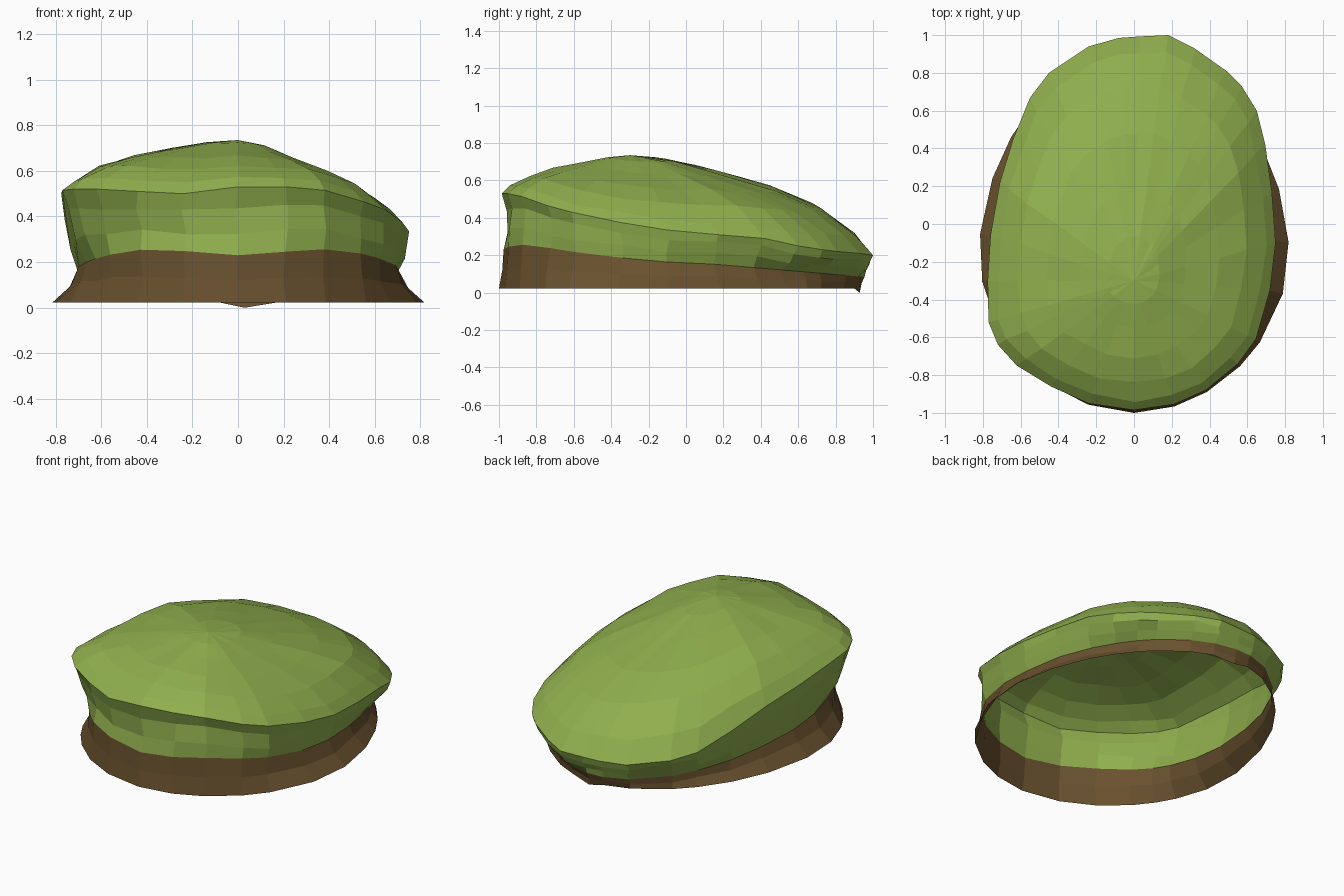
import bpy, bmesh, math, random
from mathutils import Vector

if "Cube" in bpy.data.objects:
    bpy.data.objects.remove(bpy.data.objects["Cube"])

random.seed(4)
PEAK = Vector((0.0, -0.30, 0.735))
CY = -0.15  # widest line of the mound

# Rim of the grass cap, counter-clockwise from the back
RIM = [(0.18, 1.0, .20), (.03, .993, .20), (-0.08, .985, .20), (-.24, .94, .20),
       (-.45, .80, .23), (-.55, .67, .26), (-.64, .45, .34), (-.71, .22, .42),
       (-.76, -.06, .47), (-.775, -.30, .50), (-.77, -.52, .515), (-.72, -.64, .52),
       (-.62, -.75, .52), (-.44, -.86, .51), (-.24, -.95, .50), (0, -.985, .53),
       (.21, -.955, .53), (.38, -.88, .515), (.55, -.74, .465), (.645, -.61, .43),
       (.72, -.35, .375), (.75, -.10, .335), (.73, .17, .31), (.695, .42, .29),
       (.65, .60, .25), (.57, .73, .23), (.49, .81, .22), (.32, .93, .21)]
rim = [Vector(p) for p in RIM]
N = len(rim)


def egg(p, half_x, front, back, k_front, k_back):
    """Point on an egg outline in the direction of rim point p."""
    a = math.atan2(p.y - CY, p.x)
    up = math.sin(a) > 0
    b = (back - CY) if up else (CY - front)
    k = k_back if up else k_front
    r = (abs(math.cos(a) / half_x) ** k + abs(math.sin(a) / b) ** k) ** (-1 / k)
    return Vector((r * math.cos(a), CY + r * math.sin(a), 0))


def jitter(p, s):
    return p + Vector([random.uniform(-s, s) for _ in range(3)])


def material(name, col):
    m = bpy.data.materials.new(name)
    m.diffuse_color = (*col, 1)
    m.use_nodes = True
    m.node_tree.nodes["Principled BSDF"].inputs["Base Color"].default_value = m.diffuse_color
    return m


def shell(name, rings, mat, tip=None):
    """Skin a stack of rings, bottom to top, with an optional closing tip."""
    bm = bmesh.new()
    rows = [[bm.verts.new(p) for p in r] for r in rings]
    for lo, hi in zip(rows, rows[1:]):
        for i in range(N):
            j = (i + 1) % N
            bm.faces.new((lo[i], lo[j], hi[j], hi[i]))
    if tip:
        t = bm.verts.new(tip)
        for i in range(N):
            bm.faces.new((rows[-1][i], rows[-1][(i + 1) % N], t))
    me = bpy.data.meshes.new(name)
    bm.to_mesh(me)
    bm.free()
    me.materials.append(mat)
    ob = bpy.data.objects.new(name, me)
    bpy.context.collection.objects.link(ob)


# Outlines of the ground line and of the waist where soil meets grass
base, waist = [], []
for p in rim:
    b = egg(p, .82, -1.0, .93, 1.92, 1.85)
    b.z = 0.0 if abs(p.x) < .05 and p.y > 0 else 0.022
    base.append(b)
    w = egg(p, .705, -.975, .955, 2.2, 2.0)
    w.z = .165 - .085 * w.y - (.018 * math.cos(7.5 * w.x) if w.y < 0 else 0)
    waist.append(w)
soil_mid = [jitter(b.lerp(w, .5) - Vector((b.x, 0, 0)) * .02, .008)
            for b, w in zip(base, waist)]

# Grass side: slightly hollow wall at the front, rounded lip at the back
wall_low, wall_high = [], []
for w, r in zip(waist, rim):
    for ring, z, xy in [(wall_low, .33, .45), (wall_high, .72, .82)]:
        q = w.lerp(r, xy if r.y > -.7 else z)
        q.z = w.z + (r.z - w.z) * z
        if r.y < -.7:
            q.y += .015
        ring.append(jitter(q, .011))

# Grass top: one dome profile (distance, height fraction),
# flatter to the right and fuller to the back left
top = []
for t, f in [(.93, .20), (.79, .46), (.60, .65), (.37, .81), (.18, .94)]:
    ring = []
    for r in rim:
        q = PEAK.lerp(r, t)
        d = (r - PEAK).xy.normalized()
        full = .7 * max(0, .8 * d.y - .6 * d.x) ** 3 * max(0, -d.x) ** .5
        shape = f + f * (1 - f) * (full - .4 * max(0, d.x))
        q.z = r.z + (PEAK.z - r.z) * shape
        ring.append(jitter(q, .008 * t))
    top.append(ring)

grass = material("grass green", (.28, .43, .076))
soil = material("soil brown", (.142, .083, .028))
shell("soil_base", [base, soil_mid, waist], soil)
shell("grass_cap", [waist, wall_low, wall_high, rim] + top, grass, PEAK)
